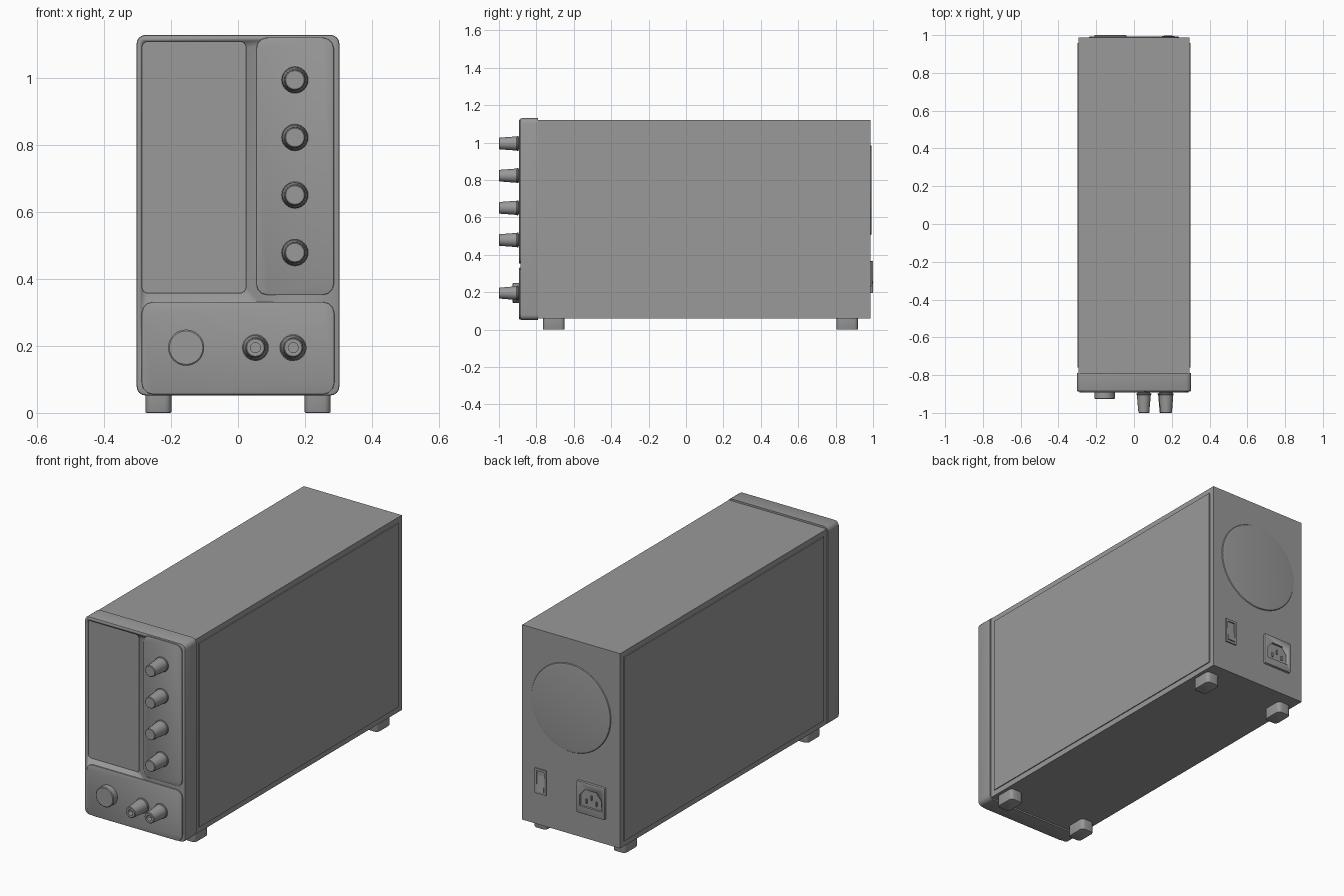
import bpy, bmesh, math
from mathutils import Matrix

old = bpy.data.objects.get("Cube")
if old:
    bpy.data.objects.remove(old)

grey = bpy.data.materials.new("plain_grey")
grey.use_nodes = True
COLOUR = (0.32, 0.32, 0.32, 1)
grey.diffuse_color = COLOUR
grey.node_tree.nodes["Principled BSDF"].inputs["Base Color"].default_value = COLOUR


def finish(name, bm, smooth=True):
    bmesh.ops.recalc_face_normals(bm, faces=bm.faces)
    mesh = bpy.data.meshes.new(name)
    bm.to_mesh(mesh)
    bm.free()
    mesh.materials.append(grey)
    ob = bpy.data.objects.new(name, mesh)
    bpy.context.collection.objects.link(ob)
    if smooth:
        bpy.ops.object.select_all(action='DESELECT')
        ob.select_set(True)
        bpy.context.view_layer.objects.active = ob
        bpy.ops.object.shade_smooth_by_angle(angle=math.radians(35))
    return ob


def box(name, x0, x1, y0, y1, z0, z1):
    bm = bmesh.new()
    size = Matrix.Diagonal((x1 - x0, y1 - y0, z1 - z0, 1))
    place = Matrix.Translation(((x0 + x1) / 2, (y0 + y1) / 2, (z0 + z1) / 2))
    bmesh.ops.create_cube(bm, size=1, matrix=place @ size)
    return finish(name, bm, False)


def prism(name, points, y0, y1, edge=0, edge_y=None):
    """Extrude an x-z outline along y; optionally round the rim at edge_y."""
    bm = bmesh.new()
    face = bm.faces.new([bm.verts.new((x, y0, z)) for x, z in points])
    new = bmesh.ops.extrude_face_region(bm, geom=[face])["geom"]
    for v in new:
        if isinstance(v, bmesh.types.BMVert):
            v.co.y = y1
    if edge:
        rim = [e for e in bm.edges if all(abs(v.co.y - edge_y) < 1e-5 for v in e.verts)]
        bmesh.ops.bevel(bm, geom=rim, offset=edge, segments=2, affect='EDGES', profile=0.5)
    return finish(name, bm)


def rounded(x0, x1, z0, z1, r, steps=4):
    pts = []
    for i, (cx, cz) in enumerate([(x1 - r, z1 - r), (x0 + r, z1 - r),
                                  (x0 + r, z0 + r), (x1 - r, z0 + r)]):
        for k in range(steps + 1):
            a = math.pi / 2 * (i + k / steps)
            pts.append((cx + r * math.cos(a), cz + r * math.sin(a)))
    return pts


def turned(name, profile, x, z, sides=32, flute=0):
    """Revolve (radius, y) rings about a y axis, closing both ends."""
    bm = bmesh.new()
    rings = []
    for r, y in profile:
        ring = []
        for i in range(sides):
            a = 2 * math.pi * i / sides
            q = r - flute * (i % 2)
            ring.append(bm.verts.new((x + q * math.cos(a), y, z + q * math.sin(a))))
        rings.append(ring)
    for a, b in zip(rings, rings[1:]):
        for i in range(sides):
            j = (i + 1) % sides
            bm.faces.new((a[i], a[j], b[j], b[i]))
    bm.faces.new(rings[0])
    bm.faces.new(rings[-1])
    return finish(name, bm)


def carve(target, cutter):
    mod = target.modifiers.new("recess", 'BOOLEAN')
    mod.operation = 'DIFFERENCE'
    mod.solver = 'EXACT'
    mod.object = cutter
    bpy.context.view_layer.objects.active = target
    bpy.ops.object.modifier_apply(modifier=mod.name)
    bpy.data.objects.remove(cutter)


# Case with raised side covers
box("case", -0.295, 0.295, -0.8, 0.987, 0.06, 1.12)
for side, s in (("left", 1), ("right", -1)):
    a, b = sorted((s * 0.29, s * 0.3))
    box(side + "_side_cover", a, b, -0.76, 0.957, 0.09, 1.09)

# Front bezel with recessed screen
bezel = prism("front_bezel", rounded(-0.303, 0.303, 0.052, 1.13, 0.027),
              -0.886, -0.79, 0.006, -0.886)
carve(bezel, prism("screen_cutter", rounded(-0.287, 0.024, 0.358, 1.11, 0.018),
                   -0.95, -0.876))

# Raised control panels
prism("knob_panel", rounded(0.054, 0.287, 0.352, 1.122, 0.035, 3), -0.892, -0.88, 0.003, -0.892)
prism("lower_panel", rounded(-0.288, 0.288, 0.055, 0.332, 0.035, 3), -0.892, -0.88, 0.003, -0.892)

# Control knobs
for n in range(4):
    turned(f"control_knob_{n + 1}",
           [(0.028, -1), (0.031, -0.997), (0.038, -0.905), (0.04, -0.903),
            (0.04, -0.897), (0.033, -0.895), (0.033, -0.885)],
           0.17, 0.995 - n * 0.172, 48, 0.001)

# Hollow-tipped terminals and round button
for n, x in enumerate((0.052, 0.165)):
    turned(f"terminal_{n + 1}",
           [(0.015, -0.97), (0.015, -1), (0.026, -1), (0.029, -0.997), (0.037, -0.905),
            (0.04, -0.903), (0.04, -0.897), (0.033, -0.895), (0.033, -0.885)],
           x, 0.195, 48, 0.0006)
turned("round_button", [(0.05, -0.927), (0.054, -0.924), (0.054, -0.885)], -0.155, 0.195)

# Rear fan cover
turned("fan_cover", [(0.225, 0.993), (0.237, 0.991), (0.245, 0.98)], 0, 0.746, 48)

# Rear power switch: frame with a tilted rocker
frame = box("switch_frame", 0.148, 0.215, 0.97, 0.994, 0.23, 0.365)
carve(frame, box("switch_cutter", 0.158, 0.205, 0.98, 1.02, 0.242, 0.353))
rocker = box("switch_rocker", 0.16, 0.203, 0.975, 0.99, 0.244, 0.351)
for v in rocker.data.vertices:
    if v.co.y > 0.98:
        v.co.y += 0.008 if v.co.z < 0.3 else -0.006

# Rear power socket: plate with a chamfered recess and three pins
socket = prism("power_socket", rounded(-0.21, -0.04, 0.195, 0.368, 0.006, 2),
               0.95, 1.0, 0.003, 1.0)
carve(socket, prism("socket_cutter", [(-0.19, 0.235), (-0.06, 0.235), (-0.06, 0.295),
                                      (-0.09, 0.33), (-0.16, 0.33), (-0.19, 0.295)],
                    0.988, 1.05))
for n, (x, z) in enumerate(((-0.155, 0.265), (-0.125, 0.29), (-0.095, 0.265))):
    box(f"socket_pin_{n + 1}", x - 0.004, x + 0.004, 0.98, 0.995, z - 0.012, z + 0.012)

# Feet with rounded corners
for end, y in (("front", -0.707), ("back", 0.862)):
    for side, s in (("left", 1), ("right", -1)):
        bm = bmesh.new()
        place = Matrix.Translation((s * 0.238, y, 0.035))
        bmesh.ops.create_cube(bm, size=1,
                              matrix=place @ Matrix.Diagonal((0.078, 0.115, 0.07, 1)))
        upright = [e for e in bm.edges if abs(e.verts[0].co.z - e.verts[1].co.z) > 0.01]
        bmesh.ops.bevel(bm, geom=upright, offset=0.02, segments=4, affect='EDGES', profile=0.5)
        rim = [e for e in bm.edges if all(v.co.z < 0.001 for v in e.verts)]
        bmesh.ops.bevel(bm, geom=rim, offset=0.004, segments=2, affect='EDGES', profile=0.5)
        finish(f"{end}_{side}_foot", bm)
